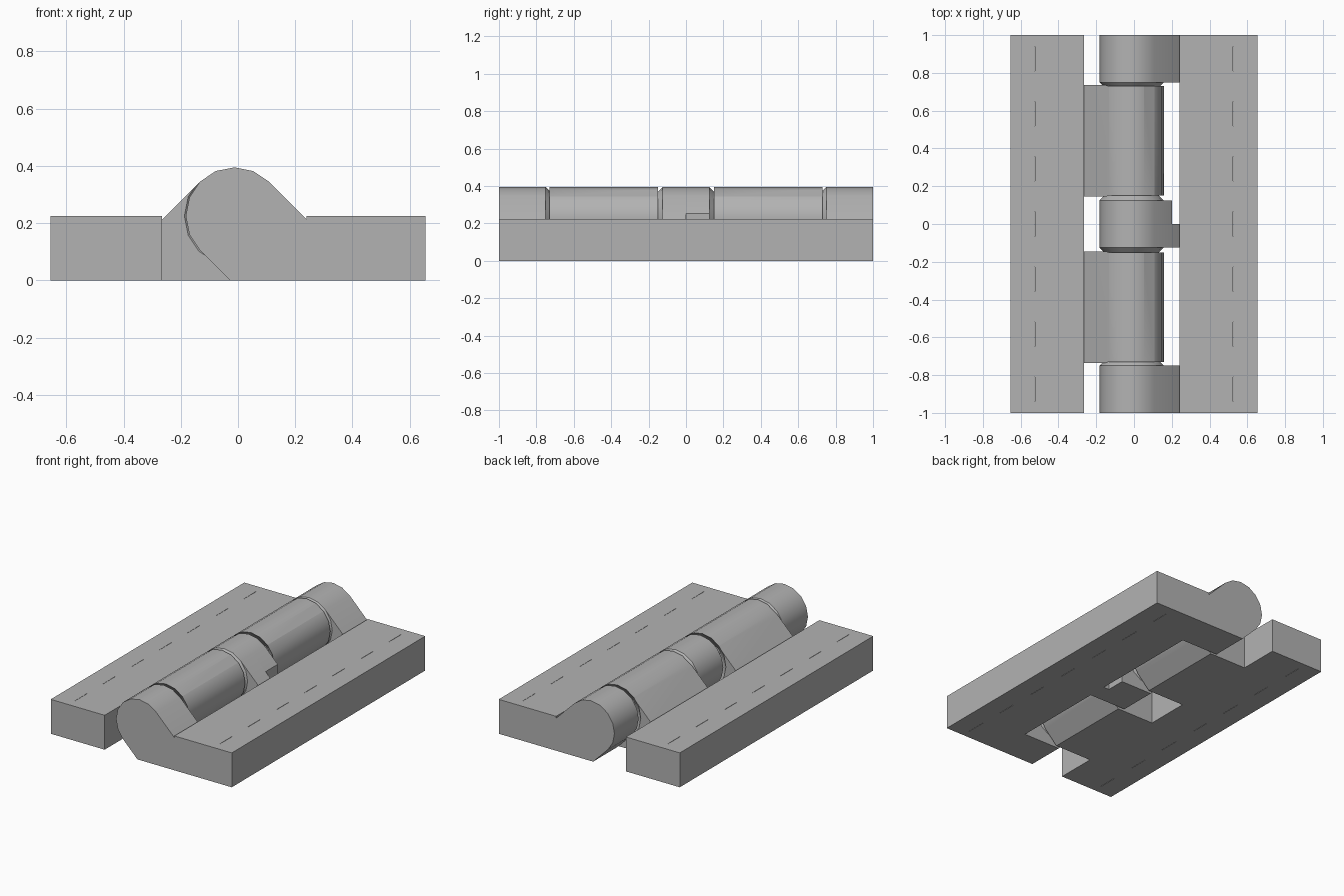
import bpy
import bmesh
from math import sin, cos, radians, sqrt
from mathutils import Matrix

cube = bpy.data.objects.get("Cube")
if cube:
    bpy.data.objects.remove(cube, do_unlink=True)

AXIS_X, AXIS_Z, RADIUS, SIDES = -0.0125, 0.225, 0.17, 16
PLATE_TOP, INNER, OUTER = 0.225, 0.2525, 0.667  # distances from the pin axis

grey = bpy.data.materials.new("plain grey")
grey.use_nodes = True
grey.diffuse_color = (0.45, 0.45, 0.45, 1)
grey.node_tree.nodes["Principled BSDF"].inputs["Base Color"].default_value = (0.45, 0.45, 0.45, 1)


def finish(name, bm):
    bmesh.ops.recalc_face_normals(bm, faces=bm.faces)
    mesh = bpy.data.meshes.new(name)
    bm.to_mesh(mesh)
    bm.free()
    mesh.materials.append(grey)
    obj = bpy.data.objects.new(name, mesh)
    bpy.context.collection.objects.link(obj)
    return obj


def shade(obj):
    bpy.ops.object.select_all(action='DESELECT')
    obj.select_set(True)
    bpy.context.view_layer.objects.active = obj
    bpy.ops.object.shade_smooth_by_angle(angle=radians(30))


def cut(obj, cutter):
    mod = obj.modifiers.new("cut", 'BOOLEAN')
    mod.operation = 'DIFFERENCE'
    mod.solver = 'EXACT'
    mod.object = cutter
    bpy.context.view_layer.objects.active = obj
    bpy.ops.object.modifier_apply(modifier=mod.name)
    bpy.data.objects.remove(cutter, do_unlink=True)


def knuckle(name, side, y0, y1, reach=INNER):
    """Barrel with 45 degree webs reaching towards its plate."""
    points = [(RADIUS * cos(radians(a)), AXIS_Z + RADIUS * sin(radians(a)))
              for a in [45 + i * 360 / SIDES for i in range(SIDES // 2 + 1)]]
    slope = RADIUS * sqrt(2)
    points += [(AXIS_Z - slope, 0), (reach, 0), (reach, AXIS_Z + slope - reach)]
    bm = bmesh.new()
    face = bm.faces.new([bm.verts.new((AXIS_X + side * u, y0, z)) for u, z in points])
    grown = bmesh.ops.extrude_face_region(bm, geom=[face])["geom"]
    bmesh.ops.translate(bm, vec=(0, y1 - y0, 0),
                        verts=[v for v in grown if isinstance(v, bmesh.types.BMVert)])
    return finish(name, bm)


def cone(name, y, direction, radius, depth):
    """Cone frustum with a 45 degree flank, pointing along y."""
    bm = bmesh.new()
    turn = Matrix.Rotation(radians(-90 * direction), 4, 'X')
    place = Matrix.Translation((AXIS_X, y + direction * depth / 2, AXIS_Z))
    bmesh.ops.create_cone(bm, cap_ends=True, segments=SIDES, radius1=radius,
                          radius2=radius - depth, depth=depth, matrix=place @ turn)
    return finish(name, bm)


def boxes(name, spans):
    bm = bmesh.new()
    for (x0, x1), (y0, y1), (z0, z1) in spans:
        place = Matrix.Translation(((x0 + x1) / 2, (y0 + y1) / 2, (z0 + z1) / 2))
        size = Matrix.Diagonal((x1 - x0, y1 - y0, z1 - z0, 1))
        bmesh.ops.create_cube(bm, size=1, matrix=place @ size)
    return finish(name, bm)


# Flat plates with a row of hair-thin slits
for label, side in (("left", 1), ("right", -1)):
    edges = sorted((AXIS_X + side * INNER, side * 0.655))
    plate = boxes(label + "_plate", [(edges, (-1, 1), (0, PLATE_TOP))])
    slit_x = side * 0.525
    slits = boxes("slit_cutter", [((slit_x - 0.001, slit_x + 0.001),
                                   (0.292 * k - 0.065, 0.292 * k + 0.065), (-0.1, 0.4))
                                  for k in range(-3, 4)])
    cut(plate, slits)

# Left leaf: two end knuckles and a centre knuckle, half of it freed from the plate
shade(knuckle("front_end_knuckle", 1, -1, -0.75))
shade(knuckle("back_end_knuckle", 1, 0.75, 1))
shade(knuckle("centre_knuckle_front", 1, -0.125, 0))
shade(knuckle("centre_knuckle_back", 1, 0, 0.125, reach=0.2125))

# Pivot cones on the left leaf
for y, direction in ((-0.75, 1), (-0.125, -1), (0.125, 1), (0.75, -1)):
    shade(cone("pivot_cone", y, direction, RADIUS, 0.13))

# Right leaf: two long knuckles with conical sockets
for label, y0, y1 in (("front", -0.735, -0.145), ("back", 0.145, 0.735)):
    barrel = knuckle(label + "_socket_knuckle", -1, y0, y1)
    for y, direction in ((y0, 1), (y1, -1)):
        cut(barrel, cone("socket_cutter", y - direction * 0.01, direction, RADIUS + 0.015, 0.15))
    shade(barrel)
